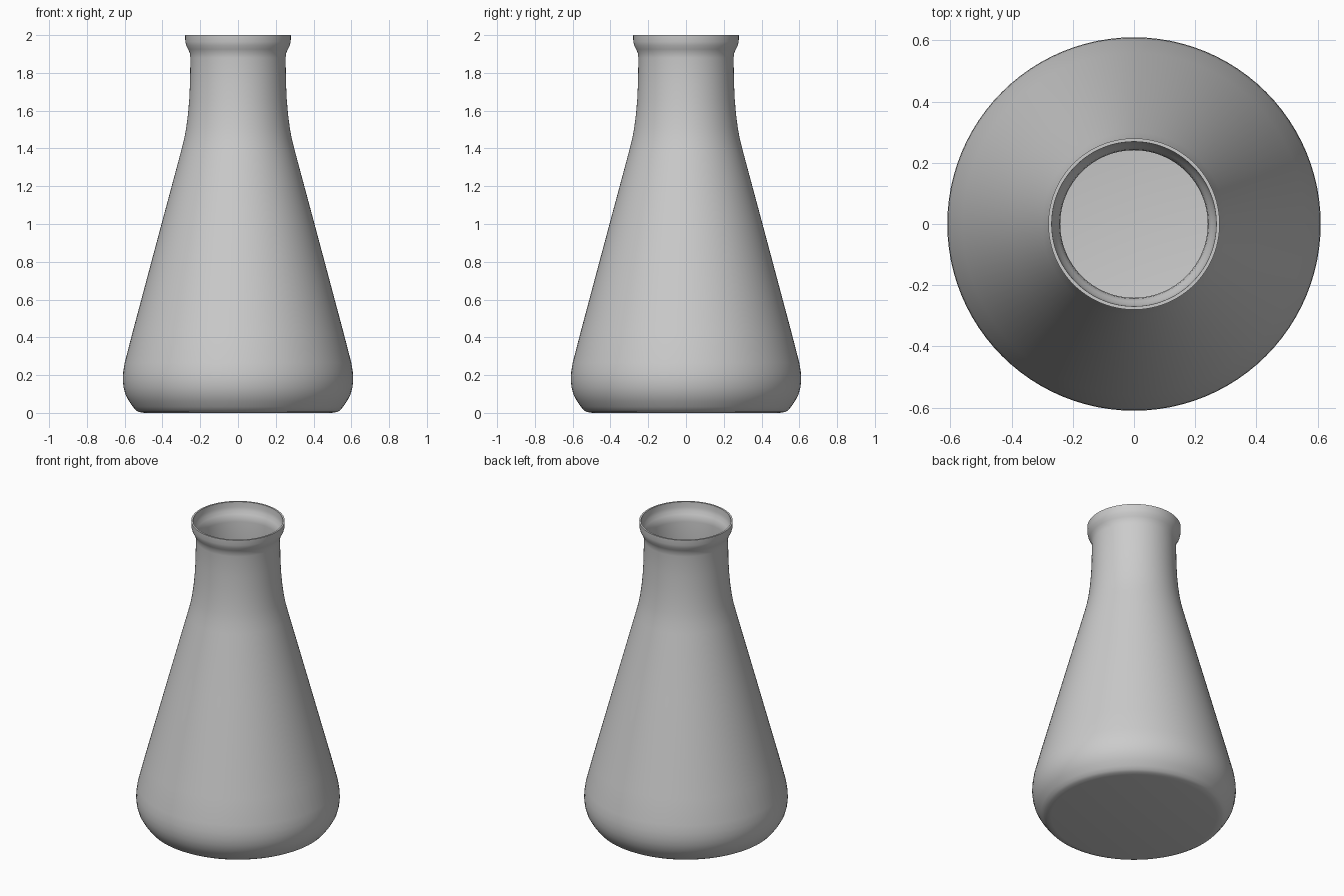
import bpy, bmesh
from math import sin, cos, tau

if "Cube" in bpy.data.objects:
    bpy.data.objects.remove(bpy.data.objects["Cube"])

SEGMENTS = 96

# Outer wall profile (radius, height), base to lip
outer = [(0.495, 0.0), (0.525, 0.005), (0.541, 0.014), (0.556, 0.032), (0.577, 0.062),
         (0.595, 0.095), (0.606, 0.135), (0.61, 0.175), (0.608, 0.215), (0.60, 0.265),
         (0.56, 0.42), (0.405, 1.0), (0.30, 1.39), (0.285, 1.45), (0.274, 1.51),
         (0.265, 1.58), (0.258, 1.66), (0.254, 1.75), (0.252, 1.88), (0.255, 1.905),
         (0.264, 1.925), (0.274, 1.944), (0.279, 1.965), (0.28, 2.0)]

# Inner wall follows the outer one at a thin glass thickness
WALL = 0.011
inner = [(r - WALL, max(z, WALL)) for r, z in outer if z == 0 or z > 0.02]
profile = outer + inner[::-1]


def lathe(name, points):
    bm = bmesh.new()
    rings = [[bm.verts.new((r * cos(tau * i / SEGMENTS), r * sin(tau * i / SEGMENTS), z))
              for i in range(SEGMENTS)] for r, z in points]
    for a, b in zip(rings, rings[1:]):
        for i in range(SEGMENTS):
            j = (i + 1) % SEGMENTS
            bm.faces.new((a[i], a[j], b[j], b[i]))
    # Underside and inner floor
    bm.faces.new(rings[0][::-1])
    bm.faces.new(rings[-1])
    bmesh.ops.recalc_face_normals(bm, faces=bm.faces)
    mesh = bpy.data.meshes.new(name)
    bm.to_mesh(mesh)
    bm.free()
    obj = bpy.data.objects.new(name, mesh)
    bpy.context.collection.objects.link(obj)
    return obj


# Conical flask, smooth with crisp rim edges
flask = lathe("conical_flask", profile)
bpy.context.view_layer.objects.active = flask
flask.select_set(True)
bpy.ops.object.shade_smooth_by_angle(angle=0.7)
